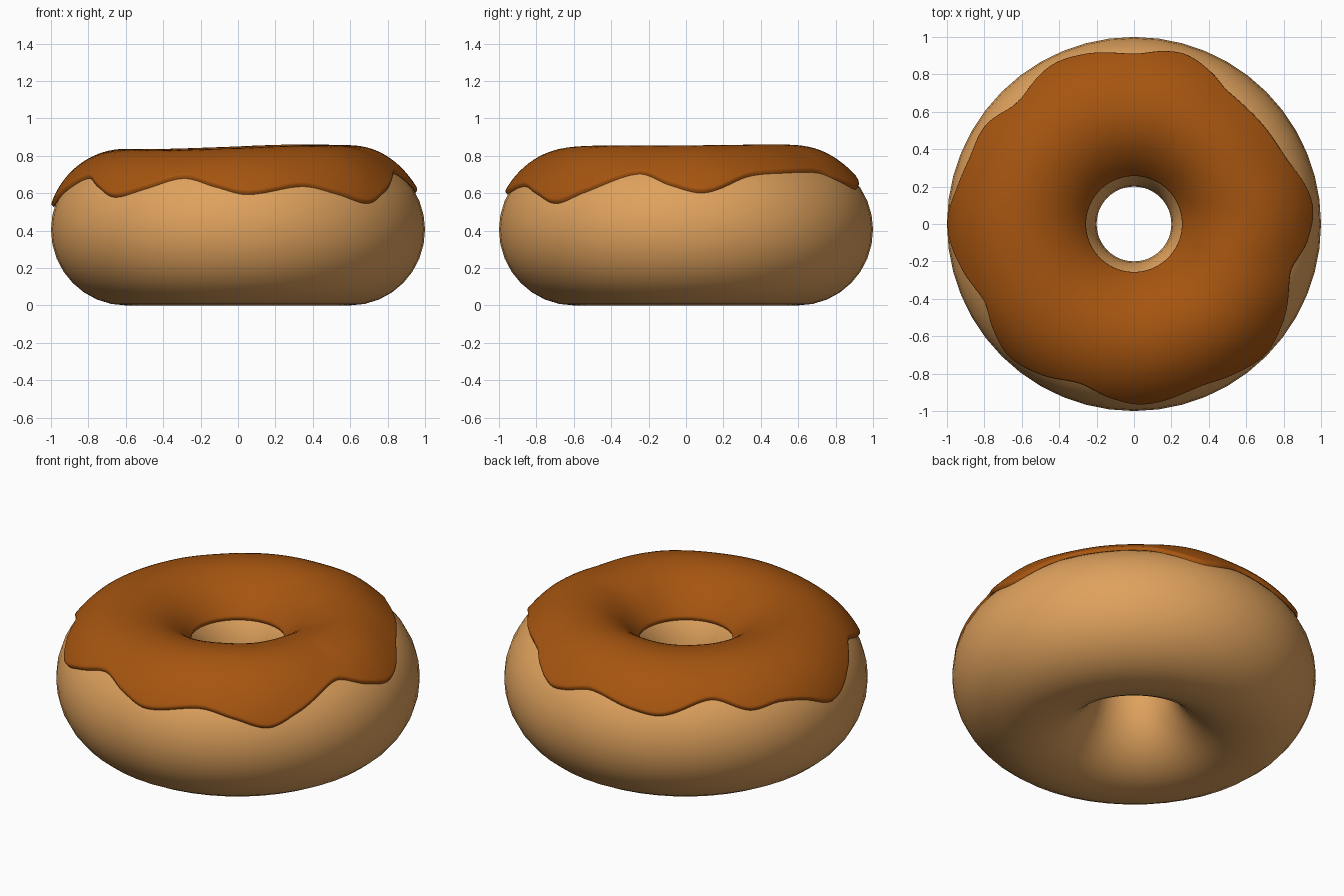
import bpy, bmesh, math

if "Cube" in bpy.data.objects:
    bpy.data.objects.remove(bpy.data.objects["Cube"])

R, r, CZ = 0.6, 0.402, 0.405   # ring radius, tube radius, tube centre height


def material(name, rgb):
    m = bpy.data.materials.new(name)
    m.diffuse_color = (*rgb, 1)
    m.use_nodes = True
    m.node_tree.nodes["Principled BSDF"].inputs["Base Color"].default_value = m.diffuse_color
    return m


def sweep(name, profile, steps, mat):
    """Closed ring: profile(angle) gives a closed list of (radius, z)."""
    bm = bmesh.new()
    rings = []
    for i in range(steps):
        a = 2 * math.pi * i / steps
        rings.append([bm.verts.new((p * math.cos(a), p * math.sin(a), z))
                      for p, z in profile(a)])
    n = len(rings[0])
    for i in range(steps):
        A, B = rings[i], rings[(i + 1) % steps]
        for j in range(n):
            k = (j + 1) % n
            bm.faces.new((A[j], B[j], B[k], A[k]))
    bmesh.ops.recalc_face_normals(bm, faces=bm.faces[:])
    me = bpy.data.meshes.new(name)
    bm.to_mesh(me)
    bm.free()
    me.materials.append(mat)
    ob = bpy.data.objects.new(name, me)
    bpy.context.collection.objects.link(ob)
    bpy.ops.object.select_all(action='DESELECT')
    ob.select_set(True)
    bpy.context.view_layer.objects.active = ob
    bpy.ops.object.shade_smooth_by_angle(angle=math.radians(50))
    return ob


# Dough: plain round tube, slightly taller at the base
def dough_profile(a):
    pts = []
    for j in range(32):
        t = 2 * math.pi * j / 32
        pts.append((R + 0.4 * math.cos(t), CZ + (0.405 if t > math.pi else r) * math.sin(t)))
    return pts


# Icing drip line: (angle in degrees, height of the outer edge)
DRIPS = [(6, .61), (22, .70), (37, .72), (55, .72), (63, .68), (73, .63), (79, .64),
         (90, .68), (107, .63), (117, .615), (134, .69), (147, .62), (158, .63),
         (168, .60), (180, .53), (194, .62), (207, .69), (217, .64), (227, .585),
         (238, .63), (251, .69), (263, .64), (273, .60), (292, .645), (304, .60),
         (315, .55), (325, .61), (343, .715), (355, .65)]


def drip_height(a):
    """Smooth periodic curve through the drip points."""
    d = math.degrees(a)
    n = len(DRIPS)
    P = lambda i: (DRIPS[i % n][0] + 360 * (i // n), DRIPS[i % n][1])
    if d < DRIPS[0][0]:
        d += 360
    i = max(k for k in range(n) if P(k)[0] <= d)
    p0, p1, p2, p3 = (P(i + k) for k in (-1, 0, 1, 2))
    h = p2[0] - p1[0]
    t = (d - p1[0]) / h
    m1 = (p2[1] - p0[1]) / (p2[0] - p0[0]) * h
    m2 = (p3[1] - p1[1]) / (p3[0] - p1[0]) * h
    return ((2*t**3 - 3*t*t + 1) * p1[1] + (t**3 - 2*t*t + t) * m1
            + (3*t*t - 2*t**3) * p2[1] + (t**3 - t*t) * m2)


# Icing: layer over the top with rounded lips, tucked just into the dough
def icing_profile(a):
    start = math.asin((drip_height(a) - CZ) / (r + 0.018))
    end = math.radians(146.5)
    top = 0.019 + 0.014 * math.cos(a - math.radians(18)) - 0.004 * math.cos(3 * a)
    lip = 0.05
    outer, inner = [], []
    for j in range(41):
        u = j / 40
        u = u + 0.1 * math.sin(2 * math.pi * u) * -1   # denser near the lips
        f = start + (end - start) * u
        edge = min(1, min(f - start, end - f) / lip)
        thick = 0.02 * math.sqrt(max(0, 1 - (1 - edge) ** 2))
        thick += top * max(0, math.sin(math.pi * u)) ** 2
        outer.append((R + (r + thick) * math.cos(f), CZ + (r + thick) * math.sin(f)))
    for j in range(1, 12):
        f = end + (start - end) * j / 12
        inner.append((R + (r - 0.015) * math.cos(f), CZ + (r - 0.015) * math.sin(f)))
    return outer + inner


dough = sweep("dough", dough_profile, 48, material("golden dough", (0.74, 0.36, 0.11)))
icing = sweep("icing", icing_profile, 240, material("caramel icing", (0.38, 0.09, 0.005)))
